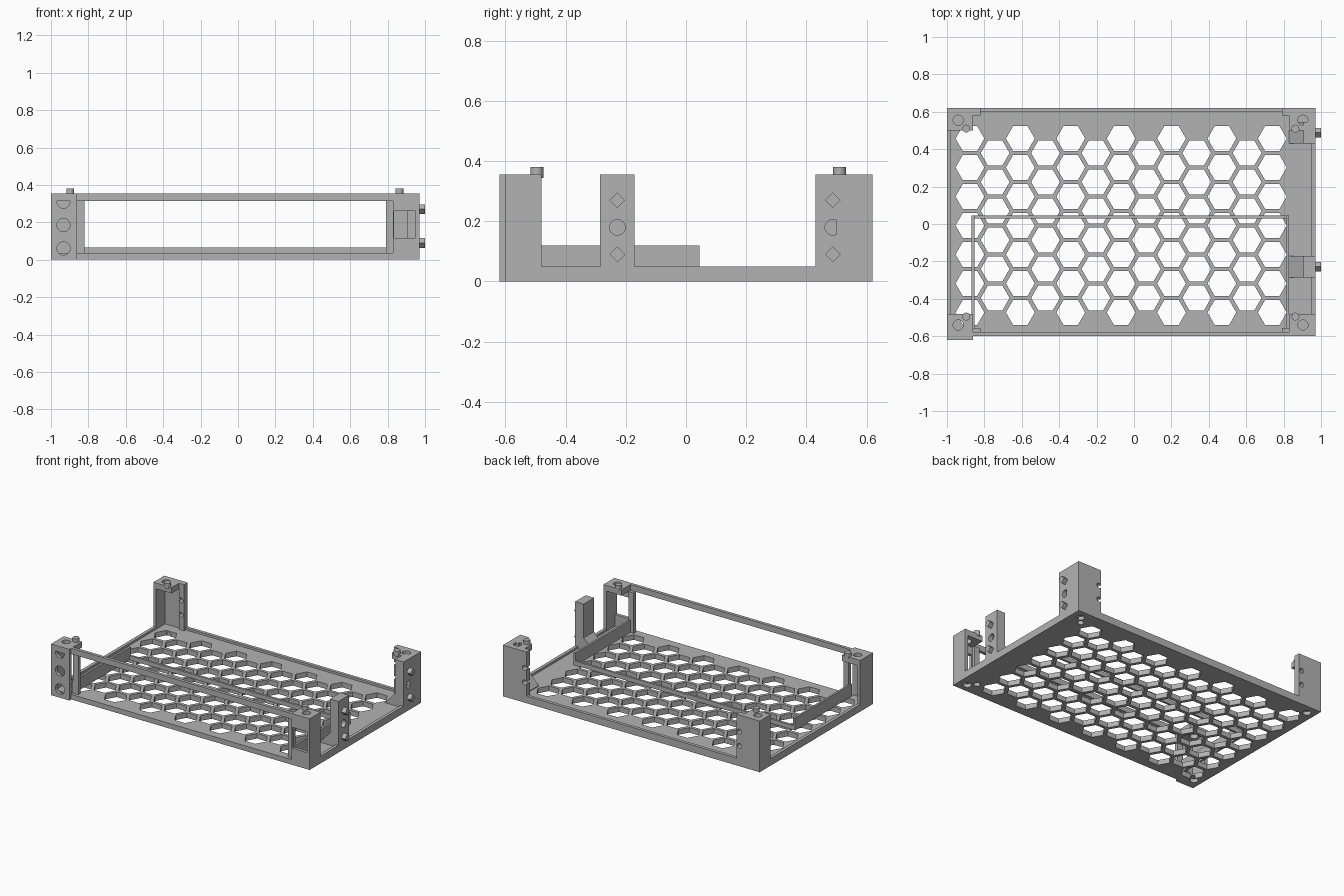
import bpy, bmesh, math
from mathutils import Matrix, Vector

cube = bpy.data.objects.get("Cube")
if cube:
    bpy.data.objects.remove(cube, do_unlink=True)

grey = bpy.data.materials.new("matte grey")
grey.use_nodes = True
grey.diffuse_color = (0.45, 0.45, 0.45, 1)
grey.node_tree.nodes["Principled BSDF"].inputs["Base Color"].default_value = grey.diffuse_color

TOP, WALL, RIM, FLOOR = 0.355, 0.022, 0.05, 0.035


def box(bm, x, y, z):
    """Box from three (min, max) ranges."""
    size = [r[1] - r[0] for r in (x, y, z)]
    mid = [sum(r) / 2 for r in (x, y, z)]
    bmesh.ops.create_cube(bm, size=1, matrix=Matrix.Translation(mid) @ Matrix.Diagonal((*size, 1)))


def prism(bm, centre, radius, depth, sides=24, axis="Z", turn=0.0):
    """Regular prism along an axis."""
    tilt = {"Z": Matrix(), "X": Matrix.Rotation(math.pi / 2, 4, "Y"),
            "Y": Matrix.Rotation(math.pi / 2, 4, "X")}[axis]
    bmesh.ops.create_cone(bm, cap_ends=True, segments=sides, radius1=radius, radius2=radius,
                          depth=depth, matrix=Matrix.Translation(centre) @ tilt @ Matrix.Rotation(turn, 4, "Z"))


def finish(name, bm):
    mesh = bpy.data.meshes.new(name)
    bm.to_mesh(mesh)
    bm.free()
    mesh.materials.append(grey)
    ob = bpy.data.objects.new(name, mesh)
    bpy.context.collection.objects.link(ob)
    return ob


def cut(ob, bm):
    """Subtract the closed shapes in bm from ob."""
    cutter = finish("cutter", bm)
    cutter.hide_render = True
    mod = ob.modifiers.new("cut", "BOOLEAN")
    mod.operation, mod.solver, mod.object = "DIFFERENCE", "EXACT", cutter
    mod.use_self = True
    bpy.context.view_layer.objects.active = ob
    bpy.ops.object.modifier_apply(modifier=mod.name)
    bpy.data.objects.remove(cutter, do_unlink=True)


# Corner data: outer x, outer y, inward directions, hole and peg positions
X0, X1, Y0, Y1 = -1.0, 0.97, -0.6, 0.62
corners = {
    "front_left_side": (X0, -0.62, 1, 1, (-0.94, -0.54), (-0.897, -0.495)),
    "back_left_side": (X0, Y1, 1, -1, (-0.94, 0.555), (-0.897, 0.51)),
    "front_right_side": (X1, Y0, -1, 1, (0.903, -0.54), (0.863, -0.495)),
    "back_right_side": (X1, Y1, -1, -1, (0.903, 0.555), (0.863, 0.51)),
}

# Floor plate with a honeycomb of holes and sockets underneath
bm = bmesh.new()
box(bm, (X0, X1), (Y0, Y1), (0, FLOOR))
floor = finish("honeycomb_floor", bm)
bm = bmesh.new()
for col in range(13):
    for row in range(7 - col % 2):
        centre = (-0.877 + col * 0.1347, 0.457 - 0.155 * (row + 0.5 * (col % 2)), FLOOR / 2)
        prism(bm, centre, 0.077, 0.2, sides=6, turn=math.pi / 6)
# Hexagon corners point along x
xs = [v.co.x for v in bm.verts]
if abs(max(xs) - (-0.877 + 12 * 0.1347)) < 0.07:
    bm.free()
    bm = bmesh.new()
    for col in range(13):
        for row in range(7 - col % 2):
            centre = (-0.877 + col * 0.1347, 0.457 - 0.155 * (row + 0.5 * (col % 2)), FLOOR / 2)
            prism(bm, centre, 0.077, 0.2, sides=6)
cut(floor, bm)
bm = bmesh.new()
for _, _, _, _, hole, peg in corners.values():
    prism(bm, (*hole, 0), 0.027, 0.05)
    prism(bm, (*peg, 0), 0.021, 0.05)
cut(floor, bm)

# Low rim around the floor
bm = bmesh.new()
box(bm, (X0, X0 + WALL), (-0.48, Y1), (FLOOR, RIM))
box(bm, (X1 - WALL, X1), (Y0, Y1), (FLOOR, RIM))
box(bm, (X0 + WALL, X1 - WALL), (Y1 - WALL, Y1), (FLOOR, RIM))
finish("floor_rim", bm)

# Hollow corner posts: two outer walls and a cap, with hole and peg
for name, (cx, cy, sx, sy, hole, peg) in corners.items():
    def span(c, s, a, b):
        return tuple(sorted((c + s * a, c + s * b)))
    depth = 0.14 if cy == -0.62 else 0.12
    bm = bmesh.new()
    box(bm, span(cx, sx, 0, WALL), span(cy, sy, 0, depth), (0, TOP))
    side = finish(name + "_post_side", bm)
    bm = bmesh.new()
    box(bm, span(cx, sx, WALL, 0.14), span(cy, sy, 0, WALL), (0, TOP - 0.04))
    face = finish(name + "_post_face", bm)
    bm = bmesh.new()
    if name == "front_left_side":
        for z in (0.06, 0.185, 0.31):
            prism(bm, (-0.933, cy, z), 0.035, 0.1, axis="Y")
    elif name == "front_right_side":
        box(bm, (0.835, X1 - WALL), (cy - 0.1, cy + 0.1), (0.115, 0.26))
    if bm.verts:
        cut(face, bm)
    else:
        bm.free()
    bm = bmesh.new()
    box(bm, span(cx, sx, WALL, 0.14), span(cy, sy, 0, depth), (TOP - 0.04, TOP))
    cap = finish(name + "_post_cap", bm)
    bm = bmesh.new()
    prism(bm, (*hole, TOP), 0.027, 0.2)
    cut(cap, bm)
    bm = bmesh.new()
    prism(bm, (*peg, TOP + 0.007), 0.021, 0.036)
    finish(name + "_peg", bm)

# Slotted guide rails beside the posts
for name, x in (("left", (-0.86, -0.82)), ("right", (0.79, 0.83))):
    mid = sum(x) / 2
    bm = bmesh.new()
    box(bm, x, (Y1 - 0.04, Y1), (0, TOP))
    rail = finish("back_" + name + "_rail", bm)
    bm = bmesh.new()
    for z in (0.14, 0.24):
        prism(bm, (mid - 0.005, Y1, z), 0.017, 0.2, axis="Y")
    cut(rail, bm)
    inner = x[0] if name == "left" else x[1]
    bm = bmesh.new()
    box(bm, x, (Y0 + WALL, Y0 + 0.045), (FLOOR, TOP - 0.04))
    finish("front_" + name + "_rail", bm)

# Side connector posts with diamond studs, a round socket and a sloped foot
for name, y in (("middle", -0.228), ("back", 0.488)):
    bm = bmesh.new()
    box(bm, (0.905, X1), (y - 0.057, y + 0.057), (0, TOP))
    post = finish(name + "_connector_post", bm)
    bm = bmesh.new()
    prism(bm, (X1, y, 0.18), 0.026, 0.06, axis="X")
    cut(post, bm)
    bm = bmesh.new()
    for z in (0.09, 0.27):
        prism(bm, (0.98, y, z), 0.026, 0.04, sides=4, axis="X")
    finish(name + "_diamond_studs", bm)
    bm = bmesh.new()
    box(bm, (0.83, 0.905), (y - 0.057, y + 0.057), (FLOOR, 0.12))
    for v in bm.verts:
        if v.co.x < 0.85 and v.co.z > 0.1:
            v.co.z = FLOOR + 0.005
    finish(name + "_sloped_foot", bm)

# Front top beam
bm = bmesh.new()
box(bm, (-0.86, 0.83), (Y0, Y0 + WALL), (TOP - 0.04, TOP))
finish("front_top_beam", bm)

# Inner retaining frame: two side walls and a low crossbar
bm = bmesh.new()
for x in ((-0.868, -0.854), (0.816, 0.83)):
    box(bm, x, (Y0 + WALL, 0.045), (FLOOR, 0.12))
box(bm, (-0.854, 0.816), (0.03, 0.045), (FLOOR, 0.065))
finish("inner_frame", bm)
